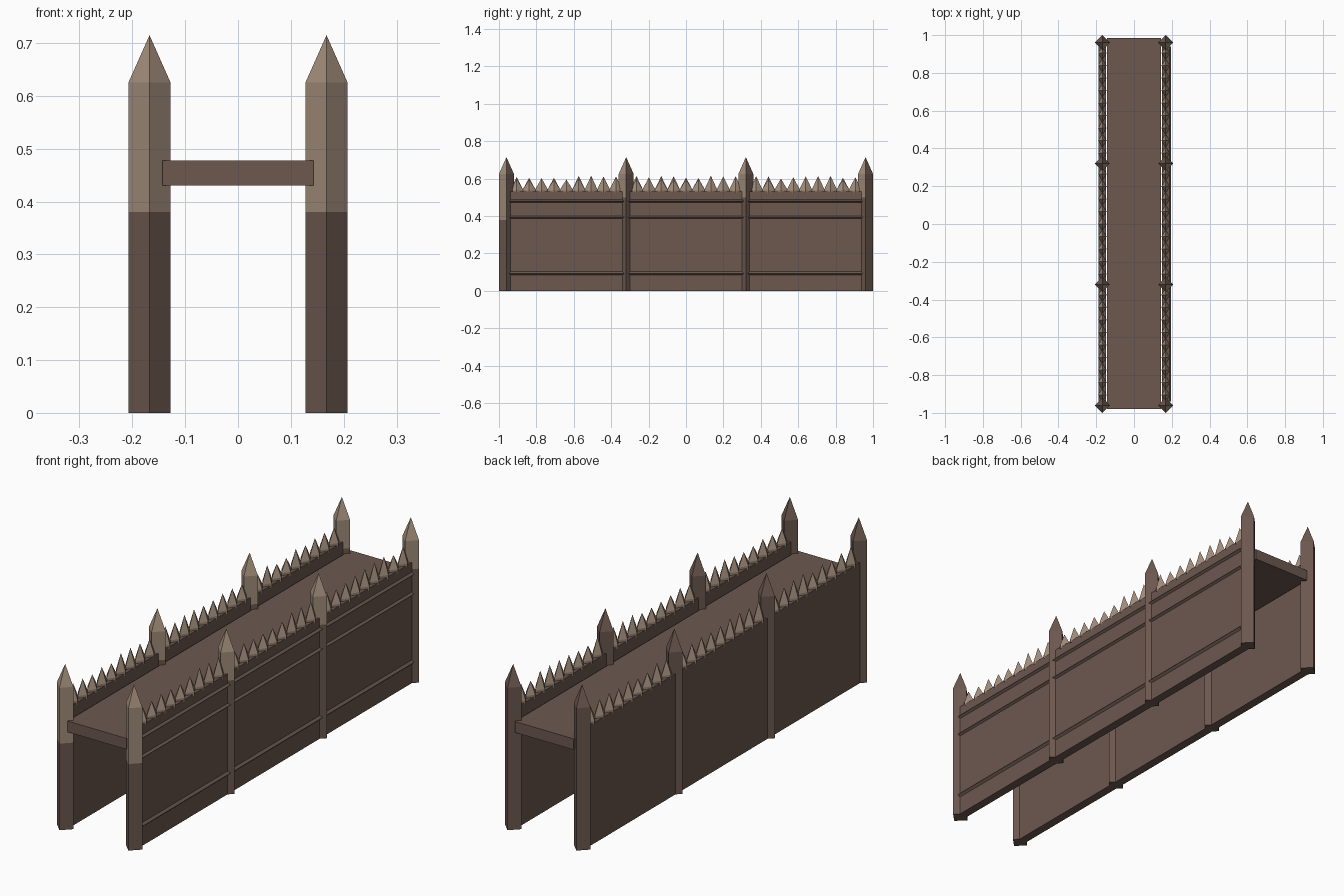
import bpy, bmesh, math, random

if "Cube" in bpy.data.objects:
    bpy.data.objects.remove(bpy.data.objects["Cube"])

random.seed(4)


def material(name, rgb):
    m = bpy.data.materials.new(name)
    m.diffuse_color = (*rgb, 1)
    m.use_nodes = True
    m.node_tree.nodes["Principled BSDF"].inputs["Base Color"].default_value = m.diffuse_color
    return m


BROWN = material("dark brown wood", (0.15, 0.098, 0.078))
LIGHT = material("pale cut wood", (0.365, 0.268, 0.2))


def finish(bm, name, mats):
    me = bpy.data.meshes.new(name)
    bmesh.ops.recalc_face_normals(bm, faces=bm.faces)
    bm.to_mesh(me)
    bm.free()
    for m in mats:
        me.materials.append(m)
    ob = bpy.data.objects.new(name, me)
    bpy.context.collection.objects.link(ob)
    return ob


def box(name, lo, hi):
    bm = bmesh.new()
    bmesh.ops.create_cube(bm, size=1)
    for v in bm.verts:
        v.co = [a + (b - a) * (c + 0.5) for a, b, c in zip(lo, hi, v.co)]
    return finish(bm, name, [BROWN])


def stake(bm, x, y, rx, ry, levels, tip):
    """Diamond-section stake with a pointed top."""
    rings = []
    for z in levels:
        rings.append([bm.verts.new((x + rx * math.cos(a), y + ry * math.sin(a), z))
                      for a in (i * math.pi / 2 for i in range(4))])
    bm.faces.new(rings[0])
    for r0, r1 in zip(rings, rings[1:]):
        for i in range(4):
            j = (i + 1) % 4
            bm.faces.new((r0[i], r0[j], r1[j], r1[i]))
    apex = bm.verts.new((x, y, tip))
    for i in range(4):
        bm.faces.new((rings[-1][i], rings[-1][(i + 1) % 4], apex))


POST_Y = [-0.96, -0.32, 0.32, 0.96]
PX = 0.1675

for side, label in ((1, "right"), (-1, "left")):
    # Flat wall
    xs = sorted((side * 0.148, side * 0.187))
    box(label + "_wall", (xs[0], -0.955, 0), (xs[1], 0.955, 0.53))

    # Posts: pale above the split on faces turned to the front
    for n, y in enumerate(POST_Y):
        split = 0.38 if n == 0 else 0.5
        bm = bmesh.new()
        stake(bm, side * PX, y, 0.04, 0.04, (0, split, 0.625), 0.715)
        bmesh.ops.recalc_face_normals(bm, faces=bm.faces)
        for f in bm.faces:
            if f.normal.y < -0.1 and f.calc_center_median().z > split:
                f.material_index = 1
        finish(bm, f"{label}_post_{n + 1}", [BROWN, LIGHT])

    # Sharpened stake tips between the posts
    bm = bmesh.new()
    for y0 in POST_Y[:3]:
        for k in range(9):
            y = y0 + 0.055 + k * 0.0663
            stake(bm, side * PX, y, 0.0225, 0.035,
                  (0.522, 0.54), 0.605 + random.uniform(-0.012, 0.012))
    finish(bm, label + "_stake_tips", [LIGHT])

# Walkway
box("walkway", (-0.143, -0.979, 0.43), (0.143, 0.984, 0.478))

# Rails on the outside of the right wall
for n, (z, h) in enumerate(((0.093, 0.012), (0.393, 0.009), (0.48, 0.01))):
    bm = bmesh.new()
    ends = [[bm.verts.new((0.184 + 0.013 * math.cos(a), y, z + h * math.sin(a)))
             for a in (i * math.pi / 2 for i in range(4))] for y in (-0.94, 0.94)]
    for e in ends:
        bm.faces.new(e)
    for i in range(4):
        j = (i + 1) % 4
        bm.faces.new((ends[0][i], ends[0][j], ends[1][j], ends[1][i]))
    finish(bm, f"rail_{n + 1}", [BROWN])
